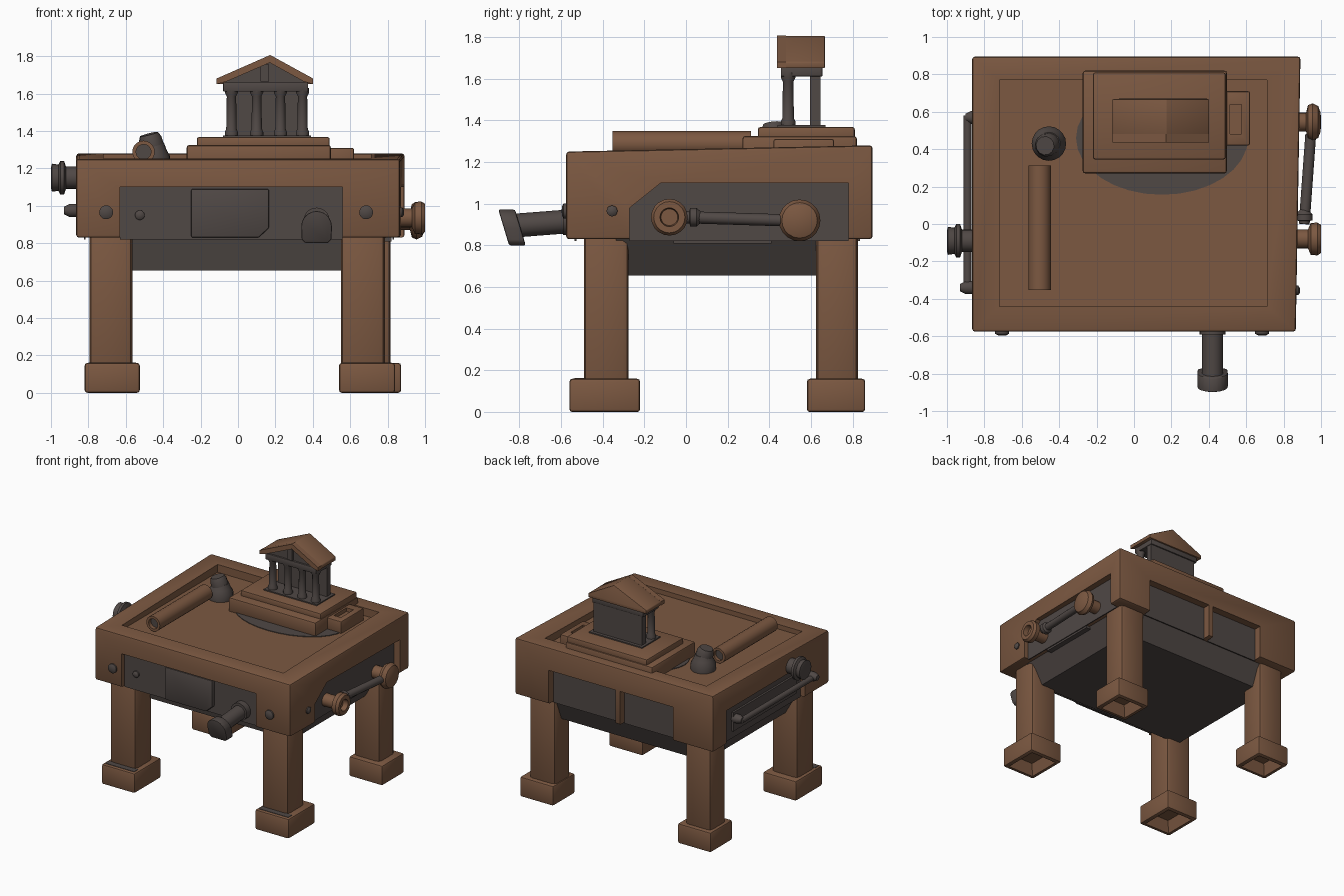
import bpy, bmesh, math
from mathutils import Vector

if "Cube" in bpy.data.objects:
    bpy.data.objects.remove(bpy.data.objects["Cube"])


def material(name, rgb):
    m = bpy.data.materials.new(name)
    m.use_nodes = True
    m.diffuse_color = (*rgb, 1)
    m.node_tree.nodes["Principled BSDF"].inputs["Base Color"].default_value = (*rgb, 1)
    return m


BROWN = material("brown wood", (0.2, 0.098, 0.053))
GREY = material("warm grey metal", (0.08, 0.065, 0.06))


def finish(name, bm, mat):
    bmesh.ops.recalc_face_normals(bm, faces=bm.faces)
    mesh = bpy.data.meshes.new(name)
    bm.to_mesh(mesh)
    bm.free()
    mesh.materials.append(mat)
    ob = bpy.data.objects.new(name, mesh)
    bpy.context.collection.objects.link(ob)
    return ob


def bevel(bm, width, segments=2):
    if width:
        bmesh.ops.bevel(bm, geom=bm.edges[:], offset=width, segments=segments,
                        profile=0.5, affect='EDGES', clamp_overlap=True)


def box_bm(x, y, z):
    bm = bmesh.new()
    bmesh.ops.create_cube(bm, size=1)
    for v in bm.verts:
        v.co = [r[0] if c < 0 else r[1] for c, r in zip(v.co, (x, y, z))]
    return bm


def box(name, x, y, z, mat, width=0.0):
    bm = box_bm(x, y, z)
    bevel(bm, width)
    return finish(name, bm, mat)


def prism(name, pts, axis, a, b, mat, width=0.0):
    """Extrude a profile (horizontal, z) along x or y from a to b."""
    bm = bmesh.new()
    place = (lambda p, d: (d, p[0], p[1])) if axis == 'x' else (lambda p, d: (p[0], d, p[1]))
    face = bm.faces.new([bm.verts.new(place(p, a)) for p in pts])
    new = bmesh.ops.extrude_face_region(bm, geom=[face])["geom"]
    move = Vector((b - a, 0, 0) if axis == 'x' else (0, b - a, 0))
    bmesh.ops.translate(bm, vec=move, verts=[v for v in new if isinstance(v, bmesh.types.BMVert)])
    bevel(bm, width)
    return finish(name, bm, mat)


def lathe(name, profile, loc, direction, mat, sides=20):
    """Turn (radius, height) points about a direction."""
    bm = bmesh.new()
    turn = Vector(direction).to_track_quat('Z', 'Y')
    rings = []
    for r, h in profile:
        count = sides if r else 1
        rings.append([bm.verts.new(Vector(loc) + turn @ Vector(
            (r * math.cos(math.tau * i / sides), r * math.sin(math.tau * i / sides), h)))
            for i in range(count)])
    for p, q in zip(rings, rings[1:]):
        for i in range(sides):
            vs = [p[i % len(p)], p[(i + 1) % len(p)], q[(i + 1) % len(q)], q[i % len(q)]]
            bm.faces.new(list(dict.fromkeys(vs)))
    return finish(name, bm, mat)


def rod(name, a, b, r, mat):
    d = Vector(b) - Vector(a)
    return lathe(name, [(0, 0), (r, 0), (r, d.length), (0, d.length)], a, d, mat, 12)


def rect(a, b, low, high):
    return [(a, low), (b, low), (b, high), (a, high)]


def cut(target, cutter):
    mod = target.modifiers.new("cut", 'BOOLEAN')
    mod.operation = 'DIFFERENCE'
    mod.solver = 'EXACT'
    mod.object = cutter
    bpy.context.view_layer.objects.active = target
    bpy.ops.object.modifier_apply(modifier=mod.name)
    bpy.data.objects.remove(cutter)


# Table body: rising and widening slightly to the back
bm = box_bm((-0.865, 0.865), (-0.575, 0.895), (0.83, 1.25))
for v in bm.verts:
    if v.co.y > 0:
        v.co.z += 0.03 if v.co.z > 1 else 0
        v.co.x += 0.025 if v.co.x > 0 else 0
bevel(bm, 0.014)
body = finish("table_body", bm, BROWN)
cut(body, box("tray_cutter", (-0.72, 0.71), (-0.44, 0.77), (1.215, 1.5), BROWN))

# Recessed side panels
LOW, HIGH = 0.82, 1.1
side = [(-0.27, LOW), (0.78, LOW), (0.78, HIGH), (-0.12, HIGH), (-0.27, 0.98)]
recesses = [
    ("front_panel", rect(-0.63, 0.56, LOW, HIGH), 'y', -0.53, -0.7),
    ("left_panel", side, 'x', 0.83, 1.0),
    ("right_panel", rect(-0.27, 0.72, LOW, HIGH), 'x', -0.82, -1.0),
    ("back_panel_left", rect(0.0, 0.59, LOW, HIGH), 'y', 0.83, 1.0),
    ("back_panel_right", rect(-0.51, -0.04, LOW, HIGH), 'y', 0.83, 1.0)]
for name, pts, axis, inner, outer in recesses:
    cut(body, prism("cutter", pts, axis, inner, outer, BROWN))
    step = math.copysign(0.004, outer)
    prism(name, pts, axis, inner - step, inner + step, GREY)

# Drawer front and studs
prism("drawer_front", [(-0.25, 0.83), (0.11, 0.83), (0.165, 0.88), (0.165, 1.09), (-0.25, 1.09)],
      'y', -0.565, -0.5, GREY, 0.008)
STUD = [(0.037, -0.02), (0.037, 0.012), (0.022, 0.02), (0, 0.022)]
for x in (-0.705, 0.685):
    lathe("front_stud", STUD, (x, -0.575, 0.965), (0, -1, 0), GREY)
lathe("panel_stud", [(r * 0.7, h) for r, h in STUD], (-0.525, -0.535, 0.95), (0, -1, 0), GREY)
lathe("left_stud", [(r * 0.7, h) for r, h in STUD], (0.866, -0.355, 0.965), (1, 0, 0), GREY)

# Tapered underside tub
bm = box_bm((-0.8, 0.8), (-0.34, 0.82), (0.655, 0.85))
for v in bm.verts:
    if v.co.z < 0.7:
        v.co.x *= 0.86
        v.co.y = max(-0.3, min(v.co.y, 0.74))
finish("under_tub", bm, GREY)
box("tub_ledge", (0.7, 0.82), (-0.06, 0.41), (0.81, 0.835), GREY)

# Legs with hollow feet; the front feet carry a worn strip on top
LEFT_FRONT, LEFT_BACK, RIGHT = (0.55, 0.785, 0.54, 0.84), (0.585, 0.815, 0.575, 0.872), (-0.795, -0.565, -0.82, -0.525)
FRONT, BACK = (-0.49, -0.275, -0.56, -0.22), (0.625, 0.825, 0.58, 0.86)
for xs, ys in ((LEFT_FRONT, FRONT), (RIGHT, FRONT), (LEFT_BACK, BACK), (RIGHT, BACK)):
    box("leg", xs[:2], ys[:2], (0.1, 0.9), BROWN, 0.03)
    bm = box_bm(xs[2:], ys[2:], (0, 0.16))
    bevel(bm, 0.015)
    bottom = min(bm.faces, key=lambda f: (round(f.calc_center_median().z, 4), -f.calc_area()))
    for width in (0.025, 0.04):
        bmesh.ops.inset_region(bm, faces=[bottom], thickness=width)
    bmesh.ops.translate(bm, verts=bottom.verts[:], vec=(0, 0, 0.09))
    finish("foot", bm, BROWN)
    if ys is FRONT:
        box("foot_strip", (xs[2] + 0.02, xs[3] - 0.02), (-0.535, -0.485), (0.157, 0.163), GREY)

# Front crank with an arched, leaning grip
rod("crank_shaft", (0.42, -0.5, 0.92), (0.42, -0.82, 0.895), 0.057, GREY)
lathe("crank_collar", [(0, 0), (0.07, 0), (0.07, 0.05), (0, 0.05)], (0.42, -0.54, 0.92), (0, -1, 0), GREY)
arch = [(0.42 + 0.082 * math.cos(math.pi * i / 10), 0.89 + 0.082 * math.sin(math.pi * i / 10))
        for i in range(11)]
grip = prism("crank_grip", arch + [(0.34, 0.82), (0.36, 0.8), (0.48, 0.8), (0.5, 0.82)],
             'y', -0.9, -0.82, GREY, 0.008)
for v in grip.data.vertices:
    v.co.y += (0.97 - v.co.z) * 0.3

# Left side linkage: two knobs and a connecting rod
lathe("left_front_knob", [(0.05, 0), (0.05, 0.1), (0.085, 0.115), (0.088, 0.15), (0.075, 0.17),
                          (0.045, 0.17), (0.04, 0.13), (0, 0.13)], (0.83, -0.08, 0.935), (1, 0, 0), BROWN)
lathe("left_back_knob", [(0.05, 0), (0.05, 0.09), (0.09, 0.1), (0.1, 0.125), (0.085, 0.155),
                         (0.05, 0.168), (0, 0.17)], (0.83, 0.545, 0.92), (1, 0, 0), BROWN)
rod("left_rod", (0.91, 0.0, 0.935), (0.945, 0.48, 0.92), 0.029, GREY)
lathe("left_rod_joint", [(0, 0), (0.045, 0.01), (0.045, 0.04), (0.02, 0.07), (0, 0.07)],
      (0.91, 0.01, 0.935), (0, 1, 0), GREY)

# Right side knob, rod and plate
lathe("right_knob", [(0.06, 0), (0.06, 0.07), (0.09, 0.08), (0.09, 0.1), (0.07, 0.11),
                     (0.075, 0.145), (0.055, 0.15), (0, 0.15)], (-0.85, -0.09, 1.15), (-1, 0, 0), GREY)
rod("right_rod", (-0.89, -0.36, 0.97), (-0.89, 0.58, 0.97), 0.022, GREY)
for y, length in ((-0.34, 0.12), (0.57, 0.09)):
    lathe("right_rod_end", [(0.035, 0), (0.035, length - 0.03), (0.02, length), (0, length)],
          (-0.81, y, 0.975), (-1, 0, 0), GREY)
box("right_plate", (-0.84, -0.8), (-0.2, 0.6), (0.88, 1.03), GREY)

# Tray items: stone patch, scroll, inkwell, small slotted box
patch = lathe("stone_patch", [(0.46, 0), (0.46, 0.006), (0, 0.006)], (0, 0, 0), (0, 0, 1), GREY, 32)
patch.scale.y = 0.66
patch.location = (0.15, 0.46, 1.214)
lathe("scroll", [(0, -0.3), (0.04, -0.3), (0.04, -0.333), (0.06, -0.333), (0.06, 0.333),
                 (0.04, 0.333), (0.04, 0.3), (0, 0.3)], (-0.505, -0.02, 1.288), (0, 1, 0), BROWN)
for y in (-0.322, 0.282):
    lathe("scroll_core", [(0, 0), (0.041, 0), (0.041, 0.004), (0, 0.004)], (-0.505, y, 1.288), (0, 1, 0), GREY)
lathe("inkwell", [(0, 0), (0.092, 0), (0.092, 0.05), (0.075, 0.08), (0.06, 0.12), (0, 0.12)],
      (-0.455, 0.43, 1.215), (0, 0, 1), GREY)
lathe("inkwell_cap", [(0, 0), (0.065, 0), (0.062, 0.04), (0.05, 0.065), (0, 0.065)],
      (-0.46, 0.425, 1.32), (-0.25, -0.1, 1), GREY, 12)
small_box = box("small_box", (0.47, 0.62), (0.42, 0.71), (1.2, 1.31), BROWN, 0.01)
cut(small_box, box("slot_cutter", (0.513, 0.575), (0.48, 0.64), (1.28, 1.4), BROWN))

# Temple: stepped base, back wall, columns, beam and gabled roof
box("temple_base", (-0.275, 0.497), (0.27, 0.82), (1.2, 1.325), BROWN, 0.015)
box("temple_step", (-0.22, 0.49), (0.345, 0.81), (1.3, 1.368), BROWN, 0.012)
box("temple_floor", (-0.08, 0.39), (0.44, 0.67), (1.36, 1.377), GREY)
box("temple_wall", (-0.06, 0.37), (0.595, 0.645), (1.36, 1.63), GREY)
for x in (-0.035, 0.1, 0.227, 0.345):
    lathe("column", [(0.035, 0), (0.035, 0.025), (0.028, 0.04), (0.025, 0.215), (0.035, 0.235),
                     (0.035, 0.26)], (x, 0.49, 1.37), (0, 0, 1), GREY, 12)
box("temple_beam", (-0.08, 0.375), (0.455, 0.655), (1.61, 1.66), GREY, 0.006)
eaves = [(-0.115, 1.65), (-0.115, 1.68), (0.172, 1.806), (0.402, 1.68), (0.402, 1.65)]
prism("roof", eaves, 'y', 0.475, 0.667, BROWN, 0.006)
prism("roof_front_edge", eaves + [(0.35, 1.665), (0.17, 1.765), (-0.06, 1.665)], 'y', 0.437, 0.48, BROWN)
prism("gable_face", [(-0.07, 1.66), (0.36, 1.66), (0.17, 1.77)], 'y', 0.468, 0.477, GREY)
box("gable_ornament", (0.12, 0.165), (0.45, 0.475), (1.665, 1.755), GREY)

# Smooth shading with sharp edges kept
bpy.ops.object.select_all(action='DESELECT')
for ob in bpy.context.scene.objects:
    if ob.type == 'MESH':
        ob.select_set(True)
        bpy.context.view_layer.objects.active = ob
bpy.ops.object.shade_smooth_by_angle(angle=math.radians(35))
